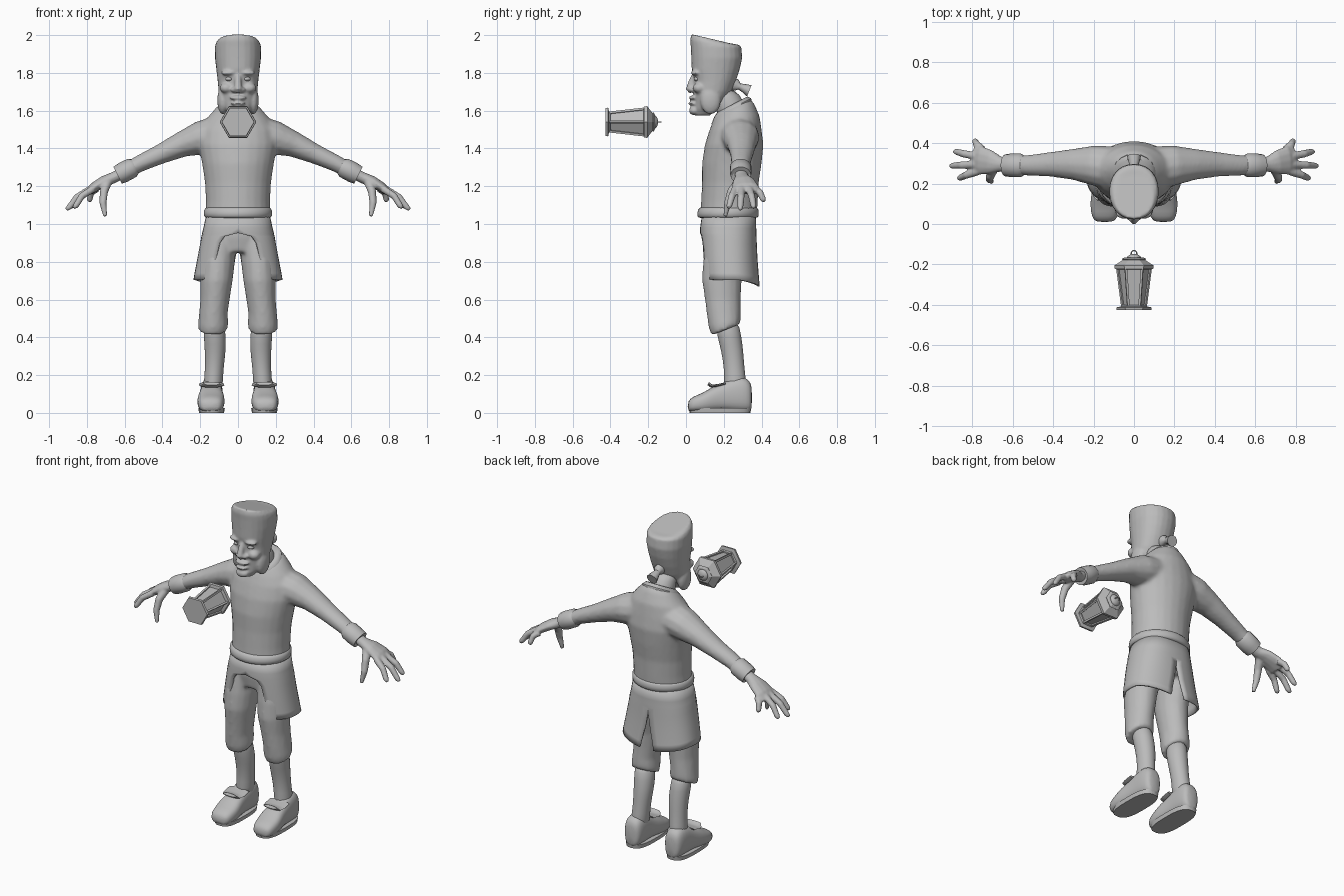
import bpy, bmesh
from math import sin, cos, pi, asin
from mathutils import Vector, Matrix

cube = bpy.data.objects.get("Cube")
if cube:
    bpy.data.objects.remove(cube)

grey = bpy.data.materials.new("plain_grey")
grey.use_nodes = True
grey.diffuse_color = (0.5, 0.5, 0.5, 1)
grey.node_tree.nodes["Principled BSDF"].inputs["Base Color"].default_value = (0.5, 0.5, 0.5, 1)


def loft(bm, rings, n=16, power=1.0):
    """Skin closed rings given as (centre, u axis, v axis) and cap both ends."""
    curve = lambda a: (1 if a > 0 else -1) * abs(a) ** power
    loops = []
    for c, u, v in rings:
        angles = [2 * pi * i / n for i in range(n)]
        loops.append([bm.verts.new(Vector(c) + Vector(u) * curve(cos(a)) + Vector(v) * curve(sin(a)))
                      for a in angles])
    for a, b in zip(loops, loops[1:]):
        for i in range(n):
            j = (i + 1) % n
            bm.faces.new((a[i], a[j], b[j], b[i]))
    bm.faces.new(loops[0][::-1])
    bm.faces.new(loops[-1])


def level(z, hx, y0, y1, dz=0, cx=0):
    """Horizontal ring; dz is how much the back is higher than the front."""
    return ((cx, (y0 + y1) / 2, z + dz / 2), (hx, 0, 0), (0, (y1 - y0) / 2, dz / 2))


def tube(bm, pts, side=1, n=12):
    """Limb through points (x, y, z, radius, radius along y)."""
    rings = []
    for i, p in enumerate(pts):
        a, b = Vector(pts[max(i - 1, 0)][:3]), Vector(pts[min(i + 1, len(pts) - 1)][:3])
        t = (b - a).normalized()
        v = (Vector((0, 1, 0)) - t * t.y).normalized()
        u = v.cross(t)
        flip = lambda q: Vector((q[0] * side, q[1], q[2]))
        rings.append((flip(p), flip(u) * p[3], flip(v) * p[4]))
    loft(bm, rings, n)


def ball(bm, centre, size, side=1):
    m = Matrix.Translation((centre[0] * side, centre[1], centre[2])) @ Matrix.Diagonal((*size, 1))
    bmesh.ops.create_uvsphere(bm, u_segments=16, v_segments=10, radius=1, matrix=m)


def finish(bm, name, voxel=0, subsurf=0, mirror=False, thick=0, angle=50):
    bmesh.ops.recalc_face_normals(bm, faces=bm.faces)
    mesh = bpy.data.meshes.new(name)
    bm.to_mesh(mesh)
    bm.free()
    ob = bpy.data.objects.new(name, mesh)
    bpy.context.collection.objects.link(ob)
    mesh.materials.append(grey)
    if mirror:
        ob.modifiers.new("Mirror", "MIRROR").use_clip = False
    if thick:
        m = ob.modifiers.new("Solidify", "SOLIDIFY")
        m.thickness = thick
    if voxel:
        m = ob.modifiers.new("Remesh", "REMESH")
        m.mode, m.voxel_size, m.use_smooth_shade = "VOXEL", voxel, True
        m = ob.modifiers.new("Smooth", "SMOOTH")
        m.factor, m.iterations = 0.5, 6
    if subsurf:
        ob.modifiers.new("Subdivision", "SUBSURF").levels = subsurf
        ob.modifiers["Subdivision"].render_levels = subsurf
    if angle:
        bpy.ops.object.select_all(action="DESELECT")
        bpy.context.view_layer.objects.active = ob
        ob.select_set(True)
        if voxel or subsurf:
            bpy.ops.object.shade_smooth()
        else:
            bpy.ops.object.shade_smooth_by_angle(angle=angle * pi / 180)
    return ob


# Sweater: torso and sleeves merged into one skin
bm = bmesh.new()
loft(bm, [level(1.04, .172, .075, .375), level(1.12, .17, .08, .38), level(1.22, .175, .085, .385),
          level(1.32, .19, .085, .4), level(1.42, .21, .1, .41), level(1.5, .2, .125, .4),
          level(1.55, .165, .145, .39, .02), level(1.58, .12, .16, .36, .06),
          level(1.6, .085, .18, .33, .07)], 24)
for s in (1, -1):
    tube(bm, [(.1, .275, 1.475, .1, .11), (.2, .29, 1.455, .09, .1), (.3, .295, 1.42, .068, .078),
              (.41, .295, 1.37, .053, .062), (.52, .29, 1.32, .045, .052), (.62, .29, 1.265, .04, .046)], s)
finish(bm, "sweater", voxel=.011)

# Sweater hem band
bm = bmesh.new()
loft(bm, [level(1.03, .17, .07, .375), level(1.035, .183, .057, .387), level(1.08, .182, .06, .387),
          level(1.095, .168, .08, .375)], 28)
finish(bm, "sweater_hem", subsurf=1)

# Cuffs
bm = bmesh.new()
tube(bm, [(.545, .29, 1.305, .042, .048), (.56, .29, 1.298, .053, .058), (.61, .29, 1.272, .054, .058),
          (.637, .29, 1.258, .05, .054), (.63, .29, 1.262, .035, .04)], n=16)
finish(bm, "cuff", mirror=True)

# Collar, tilted down to the front
bm = bmesh.new()
loft(bm, [level(1.53, .115, .135, .355, .08), level(1.565, .108, .148, .345, .1),
          level(1.59, .085, .165, .325, .085)], 20)
finish(bm, "collar")

# Hands with four fingers and a thumb
bm = bmesh.new()
tube(bm, [(.6, .29, 1.275, .03, .032), (.66, .295, 1.245, .03, .038), (.71, .305, 1.225, .03, .06),
          (.76, .315, 1.195, .027, .072), (.79, .315, 1.17, .02, .065)])
fingers = [((.77, .26), (.87, .225, 1.085)), ((.78, .295), (.91, .287, 1.075)),
           ((.78, .335), (.89, .36, 1.085)), ((.75, .37), (.79, .415, 1.12))]
for (x, y), tip in fingers:
    base = Vector((x, y, 1.185))
    tip = Vector(tip)
    mid = base.lerp(tip, .5) + Vector((.008, 0, .012))
    tube(bm, [(*base, .02, .02), (*mid, .018, .019), (*base.lerp(tip, .88), .016, .016), (*tip, .01, .01)])
tube(bm, [(.69, .28, 1.225, .025, .025), (.71, .24, 1.17, .022, .024), (.715, .22, 1.11, .019, .019),
          (.703, .208, 1.04, .011, .011)])
finish(bm, "hand", voxel=.006, mirror=True)

# Neck
bm = bmesh.new()
loft(bm, [level(1.5, .085, .19, .34, .05), level(1.6, .075, .16, .31, .05), level(1.72, .075, .12, .26)])
finish(bm, "neck", subsurf=1)

# Head with brow, nose, lips, chin and jaw
bm = bmesh.new()
loft(bm, [level(1.575, .04, .05, .13), level(1.605, .07, .045, .17, .02), level(1.65, .09, .046, .21),
          level(1.7, .102, .042, .24), level(1.76, .108, .042, .265), level(1.82, .115, .03, .285),
          level(1.88, .122, .028, .298), level(1.94, .122, .025, .293), level(1.975, .116, .022, .275, -.025),
          level(2.005, .098, .028, .24, -.05)], 24, .92)
ball(bm, (0, .045, 1.6), (.042, .03, .025))
ball(bm, (0, .04, 1.668), (.045, .026, .013))
ball(bm, (0, .04, 1.638), (.04, .028, .012))
tube(bm, [(0, .045, 1.79, .016, .014), (0, .03, 1.75, .018, .018), (0, .02, 1.715, .022, .022),
          (0, .03, 1.697, .016, .014)])
for s in (1, -1):
    ball(bm, (.022, .035, 1.71), (.018, .018, .014), s)
    ball(bm, (.05, .05, 1.8), (.042, .025, .013), s)
    ball(bm, (.062, .07, 1.72), (.035, .035, .028), s)
    ball(bm, (.08, .13, 1.655), (.03, .055, .075), s)
finish(bm, "head", voxel=.007)

# Eyes
bm = bmesh.new()
ball(bm, (.046, .062, 1.768), (.022, .022, .013))
finish(bm, "eye", subsurf=1, mirror=True)

# Tied-back hair
bm = bmesh.new()
back = lambda y, z, hx, h: ((0, y, z), (hx, 0, 0), (0, h * .4, h))
loft(bm, [back(.22, 1.75, .025, .035), back(.265, 1.735, .03, .03), back(.283, 1.728, .018, .016),
          back(.31, 1.718, .028, .022), back(.335, 1.705, .034, .03)], 12)
finish(bm, "hair_tail")

# Tunic skirt, open at the front and slit at the back
bm = bmesh.new()
rows = [(1.05, .168, .085, .37, 0, 0), (.98, .183, .075, .372, 0, 0), (.952, .19, .075, .373, .0, 0),
        (.935, .194, .075, .374, .06, 0), (.9, .2, .075, .375, .087, .001), (.82, .215, .077, .38, .105, .012),
        (.74, .23, .08, .388, .13, .03), (.705, .236, .083, .392, .142, .036)]
grid = []
for z, hx, y0, y1, gap, slit in rows:
    t0, t1, line = asin(gap / hx), pi - asin(slit / hx), []
    for i in range(19):
        f = i / 18
        t = t0 + (t1 - t0) * f
        drop = .035 * max(0, f - .5) * 2 * (1.05 - z) / .35
        px, py = (abs(sin(t)) ** .85, abs(cos(t)) ** .85 * (1 if cos(t) > 0 else -1))
        line.append(bm.verts.new((hx * px, (y0 + y1) / 2 - (y1 - y0) / 2 * py, z - drop)))
    grid.append(line)
for a, b in zip(grid, grid[1:]):
    for i in range(18):
        bm.faces.new((a[i], a[i + 1], b[i + 1], b[i]))
finish(bm, "tunic_skirt", mirror=True, thick=.012)

# Trousers: seat and two legs, ragged below the knee
bm = bmesh.new()
loft(bm, [level(1.03, .15, .1, .35), level(.93, .17, .1, .355), level(.85, .165, .115, .345)], 20)
for s in (1, -1):
    loft(bm, [level(z, hx, y0, y1, dz, x * s) for z, x, hx, y0, y1, dz in
              [(.95, .092, .08, .11, .34, 0), (.8, .108, .092, .09, .32, 0), (.7, .114, .086, .085, .295, 0),
               (.6, .122, .078, .1, .29, 0), (.52, .13, .076, .11, .29, .02), (.45, .132, .08, .12, .29, .04),
               (.41, .133, .078, .135, .285, .06)]], 16)
finish(bm, "trousers", voxel=.011)

# Shins
bm = bmesh.new()
loft(bm, [level(z, hx, y0, y1, 0, x) for z, x, hx, y0, y1 in
          [(.5, .13, .058, .15, .28), (.4, .122, .06, .165, .295), (.33, .12, .057, .185, .305),
           (.24, .125, .05, .2, .31), (.17, .13, .052, .2, .32), (.1, .135, .05, .2, .32)]], 14)
finish(bm, "shin", subsurf=1, mirror=True)

# Shoes
bm = bmesh.new()
shoe = [(.008, .045, .01, .06), (.035, .066, .004, .088), (.09, .074, .004, .105), (.13, .072, .006, .135),
        (.19, .062, .012, .155), (.24, .06, .008, .185), (.3, .06, .004, .195), (.335, .052, .006, .175),
        (.35, .034, .015, .14)]
loft(bm, [((.145 - .02 * y, y, (z0 + z1) / 2), (hx, 0, 0), (0, 0, (z1 - z0) / 2))
          for y, hx, z0, z1 in shoe], 16, .75)
finish(bm, "shoe", subsurf=1, mirror=True)

# Soles and instep flaps
bm = bmesh.new()
loft(bm, [((.14, .18, z), (r, 0, 0), (0, .165 + r - .07, 0)) for z, r in ((0, .066), (.025, .07))], 24, .7)
finish(bm, "sole", mirror=True)
bm = bmesh.new()
loft(bm, [((.14, y, z), (hx, 0, 0), (0, .004, .008)) for y, z, hx in
          [(.21, .155, .066), (.165, .145, .068), (.135, .142, .06), (.118, .155, .045)]], 12)
finish(bm, "shoe_flap", mirror=True)


def hexes(bm, steps):
    loft(bm, [((0, y, 1.54), (r, 0, 0), (0, 0, r)) for y, r in steps], 6)


# Lantern lying along y: base, glass, bars, roof, knob and ring
for name, steps in {
        "lantern_base": [(-.425, .085), (-.412, .088), (-.408, .065), (-.4, .06)],
        "lantern_glass": [(-.405, .05), (-.22, .075)],
        "lantern_roof": [(-.225, .08), (-.222, .095), (-.205, .097), (-.178, .055), (-.172, .06), (-.165, .045)]}.items():
    bm = bmesh.new()
    hexes(bm, steps)
    finish(bm, name, angle=20)
bm = bmesh.new()
for k in range(6):
    d = Vector((cos(k * pi / 3), 0, sin(k * pi / 3)))
    e = Vector((-d.z, 0, d.x)) * .008
    loft(bm, [(Vector((0, y, 1.54)) + d * r, d * .008, e) for y, r in ((-.408, .056), (-.215, .081))], 4)
finish(bm, "lantern_bars", angle=20)
bm = bmesh.new()
ball(bm, (0, -.168, 1.54), (.035, .02, .035))
finish(bm, "lantern_knob")
bpy.ops.mesh.primitive_torus_add(location=(0, -.145, 1.54), major_radius=.014, minor_radius=.003,
                                 major_segments=16, minor_segments=6)
ring = bpy.context.object
ring.name = "lantern_ring"
ring.data.materials.append(grey)
bpy.ops.object.shade_smooth_by_angle()
